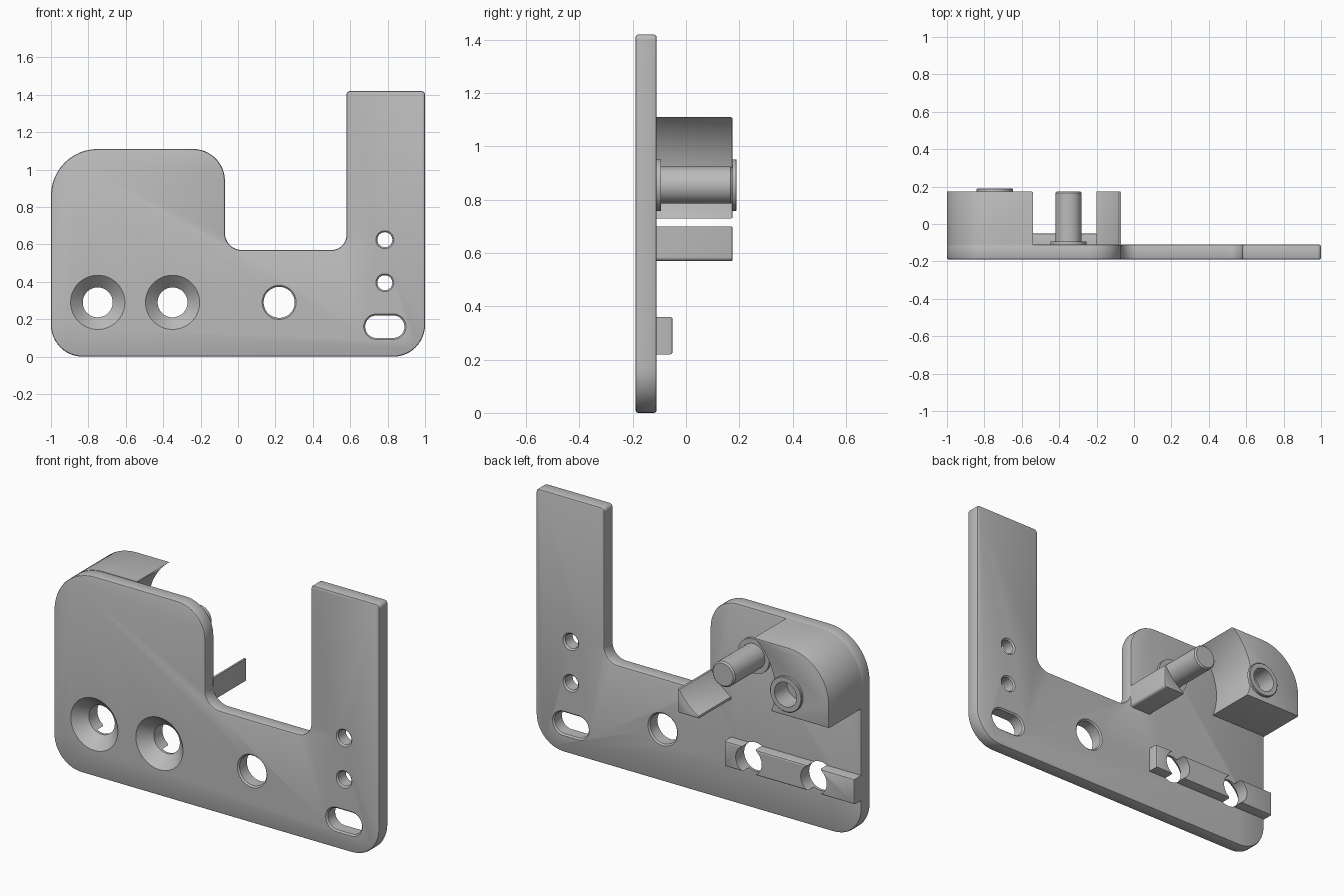
import bpy, bmesh
from math import sin, cos, pi, radians
from mathutils import Vector

cube = bpy.data.objects.get("Cube")
if cube:
    bpy.data.objects.remove(cube, do_unlink=True)

grey = bpy.data.materials.new("plain_grey")
grey.use_nodes = True
GREY = (0.5, 0.5, 0.5, 1)
grey.diffuse_color = GREY
grey.node_tree.nodes["Principled BSDF"].inputs["Base Color"].default_value = GREY

FRONT, BACK, BLOCK_END = -0.19, -0.11, 0.175
ROOT = BACK - 0.005            # parts on the back sink slightly into the plate
PIVOT = Vector((-0.35, 0.855))  # pin centre, also the centre of the curved walls


def rounded(corners, segs=12):
    """Outline from (x, z, radius) corners, with fillets."""
    pts = []
    for i, (x, z, r) in enumerate(corners):
        p = Vector((x, z))
        if r == 0:
            pts.append(p)
            continue
        a = (Vector(corners[i - 1][:2]) - p).normalized()
        b = (Vector(corners[(i + 1) % len(corners)][:2]) - p).normalized()
        # right-angled corners: the fillet centre is one radius along both sides
        c = p + (a + b) * r
        for k in range(segs + 1):
            t = k / segs * pi / 2
            pts.append(c - b * r * cos(t) - a * r * sin(t))
    return pts


def arc(radius, start, end, segs=20):
    angles = [radians(start + (end - start) * k / segs) for k in range(segs + 1)]
    return [(PIVOT.x + radius * cos(t), PIVOT.y + radius * sin(t), 0) for t in angles]


def finish(name, bm):
    bmesh.ops.recalc_face_normals(bm, faces=bm.faces)
    mesh = bpy.data.meshes.new(name)
    bm.to_mesh(mesh)
    bm.free()
    mesh.materials.append(grey)
    ob = bpy.data.objects.new(name, mesh)
    bpy.context.collection.objects.link(ob)
    return ob


def extrude(name, outline, y0, y1, bevel_ends, bevel=0.01):
    """Extrude an (x, z) outline along y and bevel the rims at the given ends."""
    bm = bmesh.new()
    face = bm.faces.new([bm.verts.new((p[0], y0, p[1])) for p in outline])
    new = bmesh.ops.extrude_face_region(bm, geom=[face], use_keep_orig=True)["geom"]
    bmesh.ops.translate(bm, vec=(0, y1 - y0, 0),
                        verts=[v for v in new if isinstance(v, bmesh.types.BMVert)])
    bmesh.ops.recalc_face_normals(bm, faces=bm.faces)
    rims = [e for e in bm.edges
            if any(all(abs(v.co.y - y) < 1e-5 for v in e.verts) for y in bevel_ends)]
    if rims:
        bmesh.ops.bevel(bm, geom=rims, offset=bevel, segments=2, profile=0.5,
                        affect='EDGES', clamp_overlap=False)
    return finish(name, bm)


def lathe(name, x, z, profile, stretch=0, segs=48):
    """Solid turned about a y axis from (y, radius) steps; stretch makes a slot."""
    bm = bmesh.new()
    rings = []
    for y, r in profile:
        ring = []
        for k in range(segs):
            t = (k + 0.5) / segs * 2 * pi
            shift = stretch if cos(t) > 0 else -stretch
            ring.append(bm.verts.new((x + shift + r * cos(t), y, z + r * sin(t))))
        rings.append(ring)
    for lower, upper in zip(rings, rings[1:]):
        for k in range(segs):
            n = (k + 1) % segs
            bm.faces.new((lower[k], lower[n], upper[n], upper[k]))
    bm.faces.new(rings[0])
    bm.faces.new(rings[-1])
    return finish(name, bm)


def through(x, z, r, stretch=0):
    """Hole cutter for the plate with lightly flared rims."""
    e = 0.008
    return lathe("hole_cutter", x, z, [(FRONT - e, r + 2 * e), (FRONT + e, r),
                                       (BACK - e, r), (BACK + e, r + 2 * e)], stretch)


def cut(ob, cutters):
    for c in cutters:
        c.hide_render = True
        mod = ob.modifiers.new("cut", 'BOOLEAN')
        mod.operation, mod.solver, mod.object = 'DIFFERENCE', 'EXACT', c
    bpy.context.view_layer.update()
    result = bpy.data.meshes.new_from_object(
        ob.evaluated_get(bpy.context.evaluated_depsgraph_get()))
    ob.modifiers.clear()
    ob.data = result


# Main plate
plate = extrude("plate", rounded([
    (-1, 0, 0.17), (-1, 1.11, 0.25), (-0.07, 1.11, 0.17), (-0.07, 0.57, 0.09),
    (0.58, 0.57, 0.08), (0.58, 1.42, 0.02), (1, 1.42, 0.02), (1, 0, 0.17)]),
    FRONT, BACK, (FRONT, BACK))

# Rail along the back of the plate
rail = extrude("rail", rounded([(-1, 0.22, 0), (-1, 0.36, 0), (-0.2, 0.36, 0), (-0.2, 0.22, 0)]),
               ROOT, -0.05, (-0.05,), 0.008)

# Thick block with a concave wall facing the pin
block = extrude("block", rounded([(-1, 0.73, 0), (-1, 1.11, 0.25)] + arc(0.318, 126.7, 203.2)),
                ROOT, BLOCK_END, (BLOCK_END,), 0.006)

# Small corner stop with a matching concave wall
extrude("corner_stop", rounded([(-0.07, 0.57, 0.015), (-0.2, 0.57, 0)]
        + arc(0.31, -61.1, -30) + [(-0.07, 0.70, 0)]), ROOT, BLOCK_END, (BLOCK_END,), 0.005)

# Pin with its base collar
lathe("pin", *PIVOT, [(ROOT, 0.07), (BLOCK_END - 0.008, 0.07), (BLOCK_END, 0.062)])
lathe("pin_collar", *PIVOT, [(ROOT, 0.097), (-0.093, 0.097)])

# Raised ring on the block
ring = lathe("block_ring", -0.745, PIVOT.y, [(BLOCK_END - 0.005, 0.097), (0.187, 0.097), (0.19, 0.094)])

# Holes: countersunk pair, round holes, slot and blind socket
screws = [lathe("screw_cutter", x, 0.29, [(FRONT - 0.02, 0.165), (-0.125, 0.08), (0, 0.08)])
          for x in (-0.75, -0.35)]
holes = [through(0.22, 0.29, 0.083), through(0.785, 0.625, 0.04),
         through(0.785, 0.395, 0.04), through(0.785, 0.16, 0.06, 0.045)]
socket = lathe("socket_cutter", -0.745, PIVOT.y, [(0.08, 0.068), (0.25, 0.068)])
cut(plate, screws + holes)
cut(rail, screws)
cut(block, [socket])
cut(ring, [socket])
for cutter in screws + holes + [socket]:
    bpy.data.objects.remove(cutter, do_unlink=True)

# Smooth curved walls, keep edges crisp
bpy.ops.object.select_all(action='DESELECT')
for ob in bpy.context.collection.objects:
    if ob.type == 'MESH' and ob.data.materials and ob.data.materials[0] == grey:
        ob.select_set(True)
        bpy.context.view_layer.objects.active = ob
bpy.ops.object.shade_smooth_by_angle(angle=radians(30))
